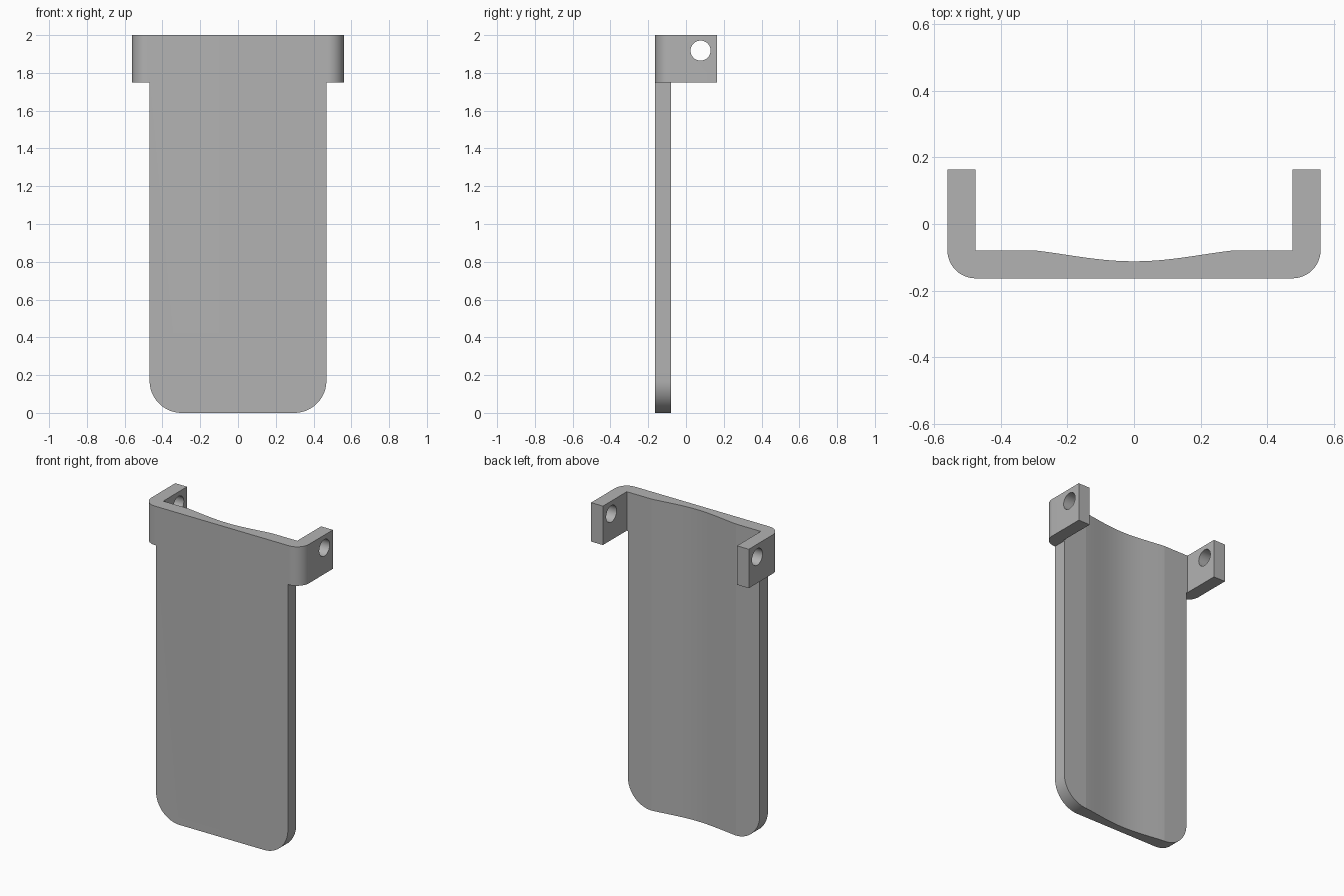
import bpy, bmesh, math
from mathutils import Matrix, Vector

if "Cube" in bpy.data.objects:
    bpy.data.objects.remove(bpy.data.objects["Cube"], do_unlink=True)

HALF_W, HALF_D, WALL = 0.56, 0.163, 0.084
PANEL_W, TAB_Z, HEIGHT = 0.468, 1.75, 2.0

grey = bpy.data.materials.new("plain grey")
grey.use_nodes = True
grey.diffuse_color = (0.45, 0.45, 0.45, 1)
grey.node_tree.nodes["Principled BSDF"].inputs["Base Color"].default_value = grey.diffuse_color


def arc(cx, cy, r, start, end, steps=24):
    angles = [math.radians(start + (end - start) * i / steps) for i in range(steps + 1)]
    return [(cx + r * math.cos(a), cy + r * math.sin(a)) for a in angles]


def mirrored(half):
    """Close a right-hand half outline with its mirror image."""
    return half + [(-x, y) for x, y in reversed(half) if abs(x) > 1e-6]


def extrude(name, points, to_3d, direction):
    bm = bmesh.new()
    face = bm.faces.new([bm.verts.new(to_3d(*p)) for p in points])
    moved = bmesh.ops.extrude_face_region(bm, geom=[face])["geom"]
    bmesh.ops.translate(bm, vec=direction, verts=[v for v in moved if isinstance(v, bmesh.types.BMVert)])
    bmesh.ops.recalc_face_normals(bm, faces=bm.faces)
    return make_object(name, bm)


def make_object(name, bm):
    mesh = bpy.data.meshes.new(name)
    bm.to_mesh(mesh)
    bm.free()
    mesh.materials.append(grey)
    obj = bpy.data.objects.new(name, mesh)
    bpy.context.collection.objects.link(obj)
    return obj


def combine(obj, cutter, operation):
    cutter.hide_render = True
    mod = obj.modifiers.new(operation, 'BOOLEAN')
    mod.operation, mod.solver, mod.object = operation, 'EXACT', cutter
    bpy.context.view_layer.objects.active = obj
    bpy.ops.object.modifier_apply(modifier=mod.name)
    bpy.data.objects.remove(cutter, do_unlink=True)


# Channel cross-section: rounded front corners, two arms, shallow dip in the back
back = -HALF_D + WALL
dip, dip_w, bend = 0.033, 0.3, 2.3
section = [(0, -HALF_D)]
section += arc(HALF_W - WALL, back, WALL, -90, 0)
section += [(HALF_W, HALF_D), (HALF_W - WALL, HALF_D), (HALF_W - WALL, back)]
for i in range(16, -1, -1):
    u = i / 16
    rise = (1 - math.cos(bend * u)) / (1 - math.cos(bend))
    section.append((dip_w * u, back - dip * (1 - rise)))
cover = extrude("cover_plate", mirrored(section), lambda x, y: (x, y, -0.1), Vector((0, 0, HEIGHT + 0.2)))

# Front outline: wide head with tabs, narrower panel with rounded lower corners
radius = 0.17
outline = [(0, 0)] + arc(PANEL_W - radius, radius, radius, -90, 0)
outline += [(PANEL_W, TAB_Z), (0.7, TAB_Z), (0.7, HEIGHT), (0, HEIGHT)]
shape = extrude("outline_cutter", mirrored(outline), lambda x, z: (x, -0.3, z), Vector((0, 0.6, 0)))
combine(cover, shape, 'INTERSECT')

# Pin holes through both arms
bm = bmesh.new()
bmesh.ops.create_cone(bm, cap_ends=True, segments=96, radius1=0.053, radius2=0.053, depth=1.5,
                      matrix=Matrix.Translation((0, 0.077, 1.918)) @ Matrix.Rotation(math.pi / 2, 4, 'Y'))
combine(cover, make_object("hole_cutter", bm), 'DIFFERENCE')

# Smooth the curves, keep the creases
bpy.ops.object.select_all(action='DESELECT')
cover.select_set(True)
bpy.context.view_layer.objects.active = cover
bpy.ops.object.shade_smooth_by_angle(angle=math.radians(5))
